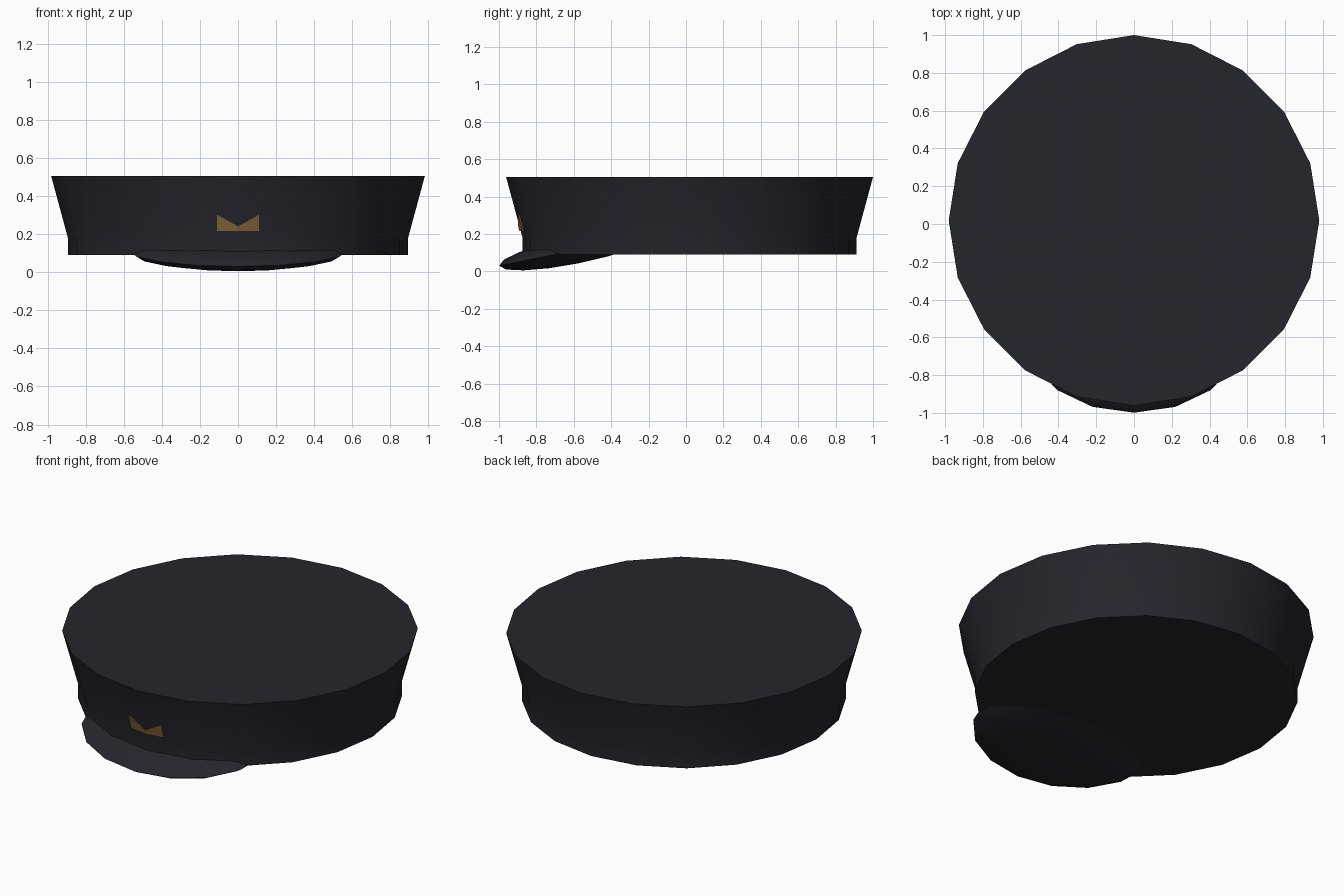
import bpy, bmesh
from math import radians, sin, cos, tau
from mathutils import Matrix

cube = bpy.data.objects.get("Cube")
if cube:
    bpy.data.objects.remove(cube, do_unlink=True)

CENTRE_Y = 0.019
SIDES = 20


def make_material(name, rgb):
    m = bpy.data.materials.new(name)
    m.use_nodes = True
    m.diffuse_color = (*rgb, 1)
    m.node_tree.nodes["Principled BSDF"].inputs["Base Color"].default_value = (*rgb, 1)
    return m


def add_object(name, bm, material, smooth=True):
    bmesh.ops.recalc_face_normals(bm, faces=bm.faces)
    mesh = bpy.data.meshes.new(name)
    bm.to_mesh(mesh)
    bm.free()
    mesh.materials.append(material)
    ob = bpy.data.objects.new(name, mesh)
    bpy.context.collection.objects.link(ob)
    if smooth:
        bpy.ops.object.select_all(action='DESELECT')
        ob.select_set(True)
        bpy.context.view_layer.objects.active = ob
        bpy.ops.object.shade_smooth_by_angle(angle=radians(30))
    return ob


navy = make_material("dark navy cloth", (0.018, 0.018, 0.026))
gold = make_material("dull gold", (0.25, 0.145, 0.045))

# Cap body: upright band flaring into the flat-topped crown
BAND_R, BAND_TOP = 0.893, 0.18
CROWN_R, CROWN_TOP = 0.981, 0.505
bm = bmesh.new()
rings = []
for r, z in [(BAND_R, 0.09), (BAND_R, BAND_TOP), (CROWN_R, CROWN_TOP)]:
    rings.append([bm.verts.new((r * cos(tau * i / SIDES),
                                CENTRE_Y + r * sin(tau * i / SIDES), z))
                  for i in range(SIDES)])
for low, high in zip(rings, rings[1:]):
    for i in range(SIDES):
        j = (i + 1) % SIDES
        bm.faces.new((low[i], low[j], high[j], high[i]))
bm.faces.new(rings[0][::-1])
bm.faces.new(rings[-1])
add_object("cap_body", bm, navy)

# Visor: flattened ball tipped down at the front
bm = bmesh.new()
bmesh.ops.create_uvsphere(bm, u_segments=16, v_segments=8, radius=1)
place = (Matrix.Translation((0, -0.59, 0.112))
         @ Matrix.Rotation(radians(11.3), 4, 'X')
         @ Matrix.Diagonal((0.575, 0.417, 0.071, 1)))
bmesh.ops.transform(bm, matrix=place, verts=bm.verts)
add_object("visor", bm, navy)


# Badge: notched plate folded over the front corner of the crown
def front_y(x, z):
    r = BAND_R + (z - BAND_TOP) * (CROWN_R - BAND_R) / (CROWN_TOP - BAND_TOP)
    return CENTRE_Y - r + abs(x) * 0.158


bm = bmesh.new()
front, back = [
    [bm.verts.new((x, front_y(x, z) + dy, z))
     for x, z in [(0, 0.215), (0.11, 0.215), (0.11, 0.302),
                  (0, 0.24), (-0.11, 0.302), (-0.11, 0.215)]]
    for dy in (-0.007, 0.002)]
for layer in (front, back):
    bm.faces.new([layer[i] for i in (0, 1, 2, 3)])
    bm.faces.new([layer[i] for i in (0, 3, 4, 5)])
for i in range(6):
    j = (i + 1) % 6
    bm.faces.new((front[i], front[j], back[j], back[i]))
add_object("badge", bm, gold, smooth=False)
